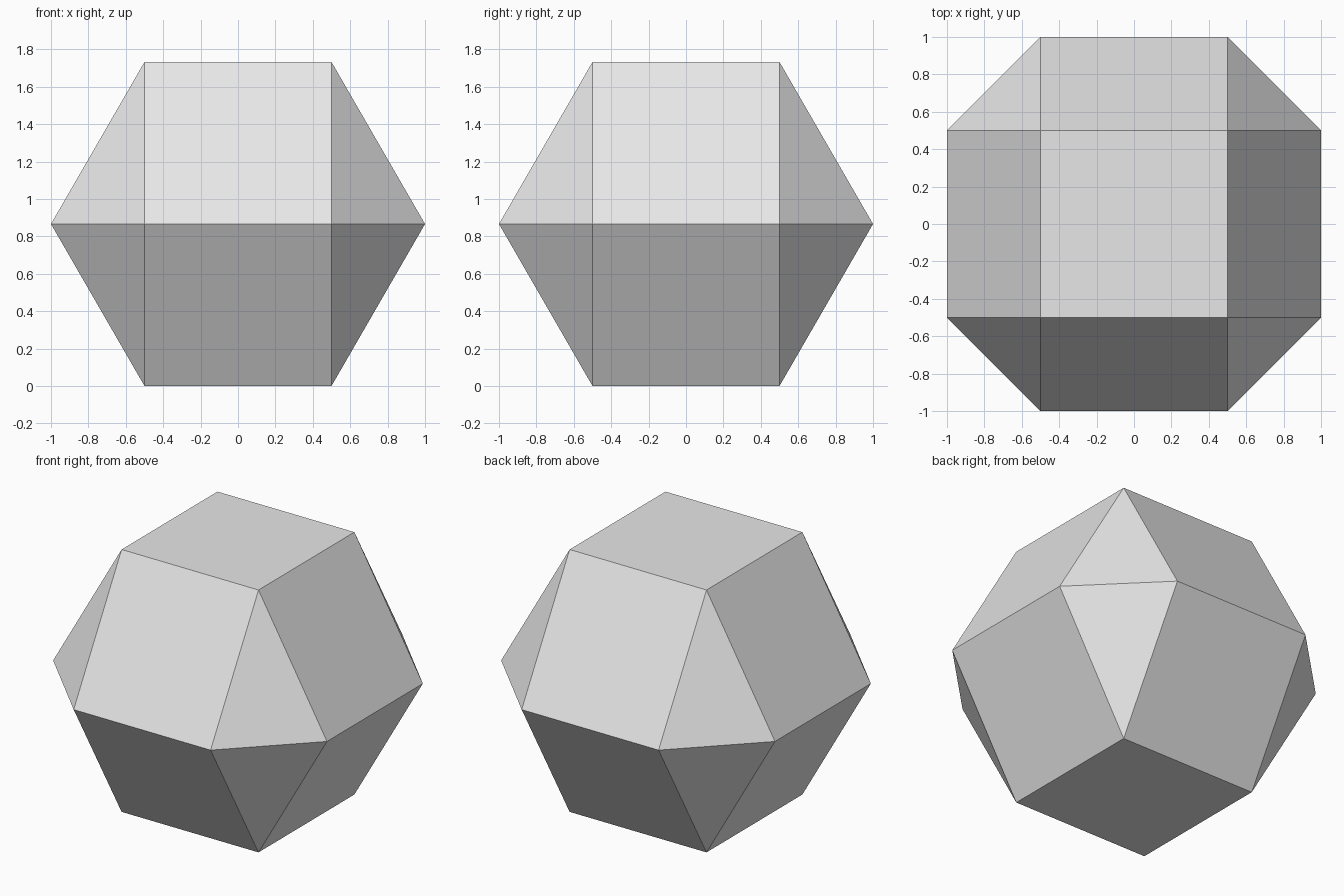
import bpy
import bmesh
import math

cube = bpy.data.objects.get("Cube")
if cube:
    bpy.data.objects.remove(cube, do_unlink=True)

# Plain grey material
grey = bpy.data.materials.new("light_grey")
grey.use_nodes = True
colour = (0.8, 0.8, 0.8, 1.0)
grey.diffuse_color = colour
grey.node_tree.nodes["Principled BSDF"].inputs["Base Color"].default_value = colour

HALF = 0.5                # half of the square edge
SLANT = math.sqrt(3) / 2  # half of the height
SIGNS = (-1, 1)

# Faceted solid: square caps and an eight-cornered girdle, closed by a hull
bm = bmesh.new()
for sx in SIGNS:
    for sy in SIGNS:
        bm.verts.new((sx, sy * HALF, SLANT))
        bm.verts.new((sx * HALF, sy, SLANT))
        for sz in SIGNS:
            bm.verts.new((sx * HALF, sy * HALF, SLANT + sz * SLANT))
bmesh.ops.convex_hull(bm, input=bm.verts[:])

# Merge coplanar triangles into clean quads
bmesh.ops.dissolve_limit(bm, angle_limit=math.radians(1),
                         verts=bm.verts[:], edges=bm.edges[:])
bmesh.ops.recalc_face_normals(bm, faces=bm.faces[:])

mesh = bpy.data.meshes.new("faceted_solid")
bm.to_mesh(mesh)
bm.free()
mesh.materials.append(grey)
solid = bpy.data.objects.new("faceted_solid", mesh)
bpy.context.scene.collection.objects.link(solid)
